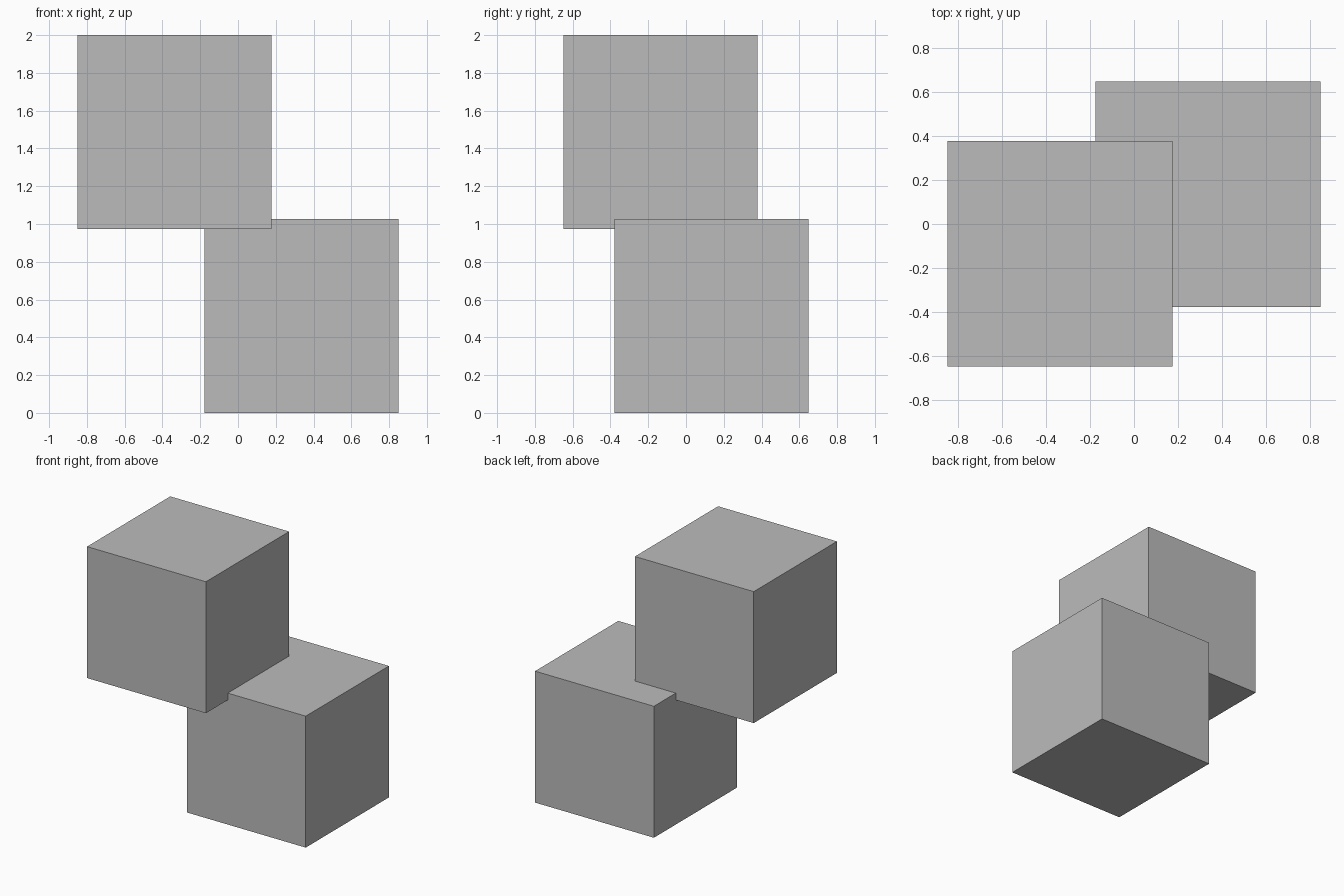
import bpy

if "Cube" in bpy.data.objects:
    bpy.data.objects.remove(bpy.data.objects["Cube"])

SIZE = 1.027

grey = bpy.data.materials.new("plain grey")
grey.diffuse_color = (0.5, 0.5, 0.5, 1)
grey.use_nodes = True
grey.node_tree.nodes["Principled BSDF"].inputs["Base Color"].default_value = grey.diffuse_color


def cube(name, x, y, z):
    bpy.ops.mesh.primitive_cube_add(size=SIZE, location=(x, y, z))
    ob = bpy.context.object
    ob.name = name
    ob.data.materials.append(grey)
    return ob


# Two equal cubes, stacked off-centre and overlapping slightly at one corner
cube("lower_cube", 0.337, 0.135, SIZE / 2)
cube("upper_cube", -0.337, -0.135, 2 - SIZE / 2)
